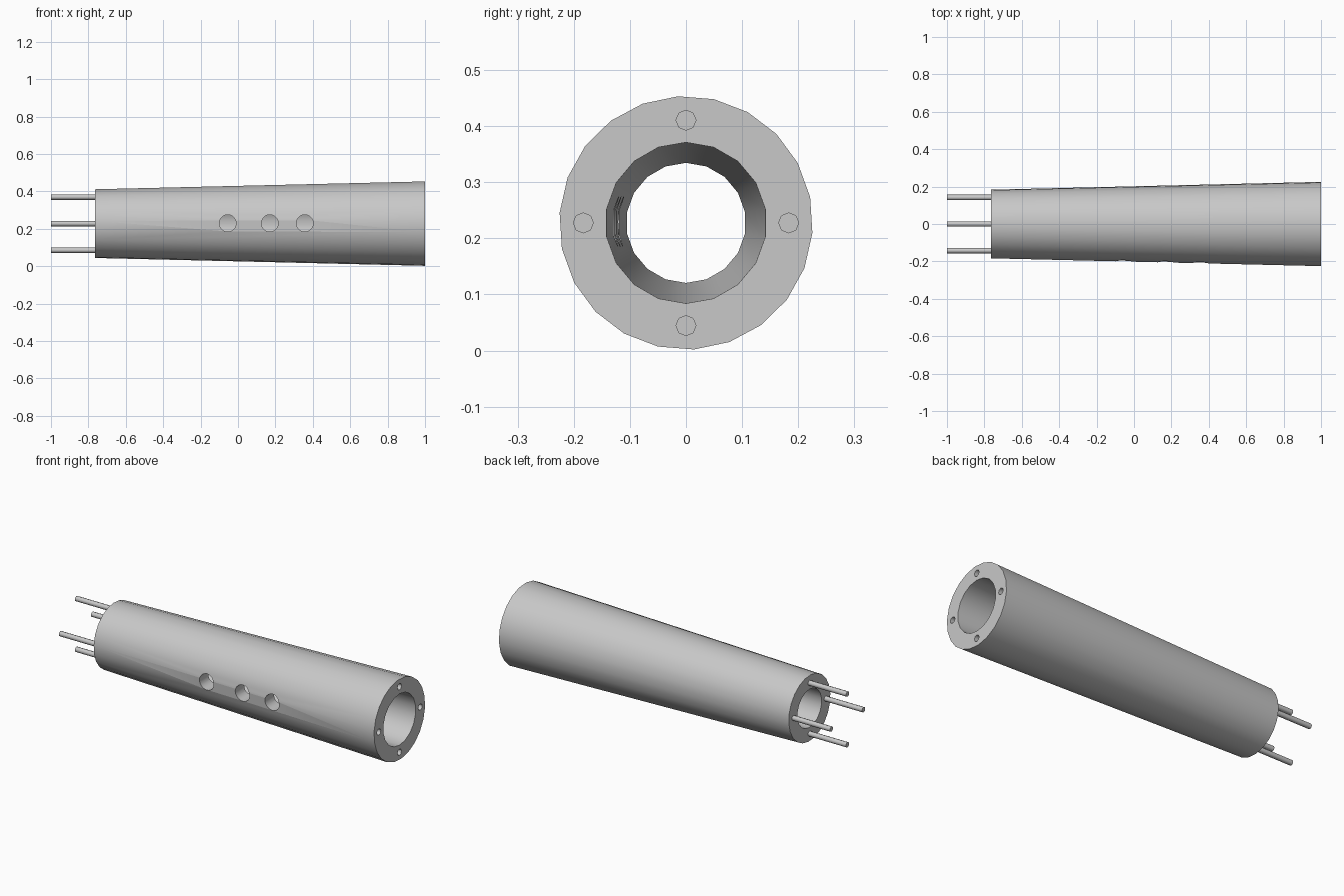
import bpy, bmesh, math
from mathutils import Matrix, Vector

if "Cube" in bpy.data.objects:
    bpy.data.objects.remove(bpy.data.objects["Cube"], do_unlink=True)

AXIS_Z = 0.2275
BACK, FRONT, TIP = -0.765, 1.0, -1.0
QUARTERS = [i * math.pi / 2 for i in range(4)]

grey = bpy.data.materials.new("light grey")
grey.use_nodes = True
grey.diffuse_color = (0.58, 0.58, 0.58, 1)
grey.node_tree.nodes["Principled BSDF"].inputs["Base Color"].default_value = grey.diffuse_color


def ring(bm, x, radius, sides, phase):
    angles = [phase + 2 * math.pi * i / sides for i in range(sides)]
    return [bm.verts.new((x, radius * math.cos(a), AXIS_Z + radius * math.sin(a))) for a in angles]


def make_cone(bm, r_back, r_front, sides, phase, x0, x1):
    """Closed tapered cylinder along x."""
    a, b = ring(bm, x0, r_back, sides, phase), ring(bm, x1, r_front, sides, phase)
    for i in range(sides):
        j = (i + 1) % sides
        bm.faces.new((a[i], a[j], b[j], b[i]))
    bm.faces.new(a)
    bm.faces.new(b)


def add_rod(bm, start, end, radius, sides):
    start, end = Vector(start), Vector(end)
    d = end - start
    turn = d.to_track_quat("Z", "Y").to_matrix().to_4x4()
    bmesh.ops.create_cone(bm, cap_ends=True, segments=sides, radius1=radius, radius2=radius,
                          depth=d.length, matrix=Matrix.Translation((start + end) / 2) @ turn)


def make_object(name, bm):
    bmesh.ops.recalc_face_normals(bm, faces=bm.faces)
    mesh = bpy.data.meshes.new(name)
    bm.to_mesh(mesh)
    bm.free()
    mesh.materials.append(grey)
    obj = bpy.data.objects.new(name, mesh)
    bpy.context.collection.objects.link(obj)
    return obj


def select(obj):
    bpy.ops.object.select_all(action="DESELECT")
    obj.select_set(True)
    bpy.context.view_layer.objects.active = obj


def cut(obj, bm):
    cutter = make_object("cutter", bm)
    cutter.hide_render = True
    mod = obj.modifiers.new("cut", "BOOLEAN")
    mod.operation, mod.solver, mod.object = "DIFFERENCE", "EXACT", cutter
    select(obj)
    bpy.ops.object.modifier_apply(modifier=mod.name)
    bpy.data.objects.remove(cutter, do_unlink=True)


def around(x, radius, angle):
    return (x, radius * math.cos(angle), AXIS_Z + radius * math.sin(angle))


# Tapered outer body
bm = bmesh.new()
make_cone(bm, 0.184, 0.226, 22, math.radians(93.6), BACK, FRONT)
tube = make_object("tapered_tube", bm)

# Tapered bore, extended past both ends along its slope
slope = (0.1435 - 0.107) / (FRONT - BACK)
extra = 0.1
bm = bmesh.new()
make_cone(bm, 0.107 - slope * extra, 0.1435 + slope * extra, 18,
          math.radians(90), BACK - extra, FRONT + extra)
cut(tube, bm)

# Four blind sockets in the wide end
bm = bmesh.new()
for a in QUARTERS:
    add_rod(bm, around(FRONT - 0.235, 0.183, a), around(FRONT + 0.05, 0.183, a), 0.0178, 8)
cut(tube, bm)

# Three finger holes through the front wall
bm = bmesh.new()
for x in (-0.055, 0.17, 0.357):
    add_rod(bm, (x, -0.3, AXIS_Z + 0.002), (x, -0.05, AXIS_Z + 0.002), 0.045, 20)
cut(tube, bm)

# Four pins on the narrow end
parts = [tube]
for name, a in zip(("back_pin", "top_pin", "front_pin", "bottom_pin"), QUARTERS):
    bm = bmesh.new()
    add_rod(bm, around(TIP, 0.142, a), around(BACK + 0.005, 0.142, a), 0.0145, 8)
    parts.append(make_object(name, bm))

for obj in parts:
    select(obj)
    bpy.ops.object.shade_smooth_by_angle(angle=math.radians(50))
